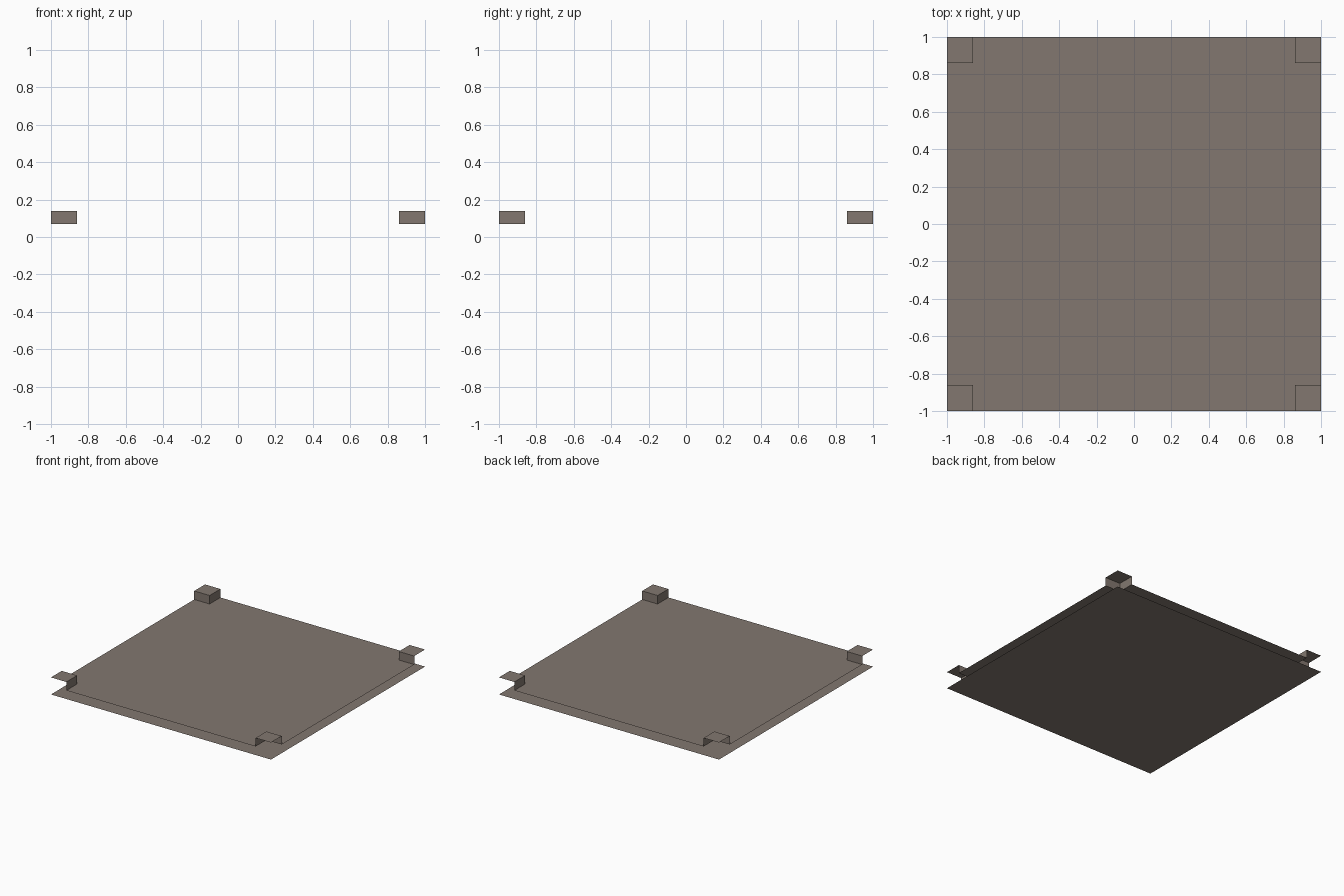
import bpy, bmesh

if "Cube" in bpy.data.objects:
    bpy.data.objects.remove(bpy.data.objects["Cube"])

W, C = 1.0, 0.86          # half width, inner edge of the corner pads
Z_MID, Z_TOP = 0.07, 0.14

mat = bpy.data.materials.new("warm grey brown")
mat.diffuse_color = (0.225, 0.187, 0.160, 1)
mat.use_nodes = True
mat.node_tree.nodes["Principled BSDF"].inputs["Base Color"].default_value = mat.diffuse_color


def build(name, faces):
    """Make an object of thin sheets from lists of corner points."""
    bm = bmesh.new()
    for pts in faces:
        bm.faces.new([bm.verts.new(p) for p in pts])
    bmesh.ops.remove_doubles(bm, verts=bm.verts[:], dist=1e-5)
    me = bpy.data.meshes.new(name)
    bm.to_mesh(me)
    bm.free()
    me.materials.append(mat)
    ob = bpy.data.objects.new(name, me)
    bpy.context.collection.objects.link(ob)


def rect(x0, x1, y0, y1, z):
    return [(x0, y0, z), (x1, y0, z), (x1, y1, z), (x0, y1, z)]


# bottom sheet, facing down
build("bottom_sheet", [rect(-W, W, -W, W, 0)[::-1]])

# middle sheet with the four corners notched out
build("middle_sheet", [rect(-C, C, -W, -C, Z_MID), rect(-W, W, -C, C, Z_MID),
                       rect(-C, C, C, W, Z_MID)])

# corner pads: a raised cap with two inner walls, open on the outside
for sx, side in ((-1, "left"), (1, "right")):
    for sy, end in ((-1, "front"), (1, "back")):
        x, y, X, Y = sx * C, sy * C, sx * W, sy * W
        cap = rect(x, X, y, Y, Z_TOP)
        wall_x = [(x, y, Z_MID), (x, y, Z_TOP), (x, Y, Z_TOP), (x, Y, Z_MID)]
        wall_y = [(x, y, Z_MID), (X, y, Z_MID), (X, y, Z_TOP), (x, y, Z_TOP)]
        faces = [cap, wall_x, wall_y]
        if sx * sy < 0:   # mirrored corners need reversed winding
            faces = [f[::-1] for f in faces]
        build(f"{end}_{side}_corner_pad", faces)
